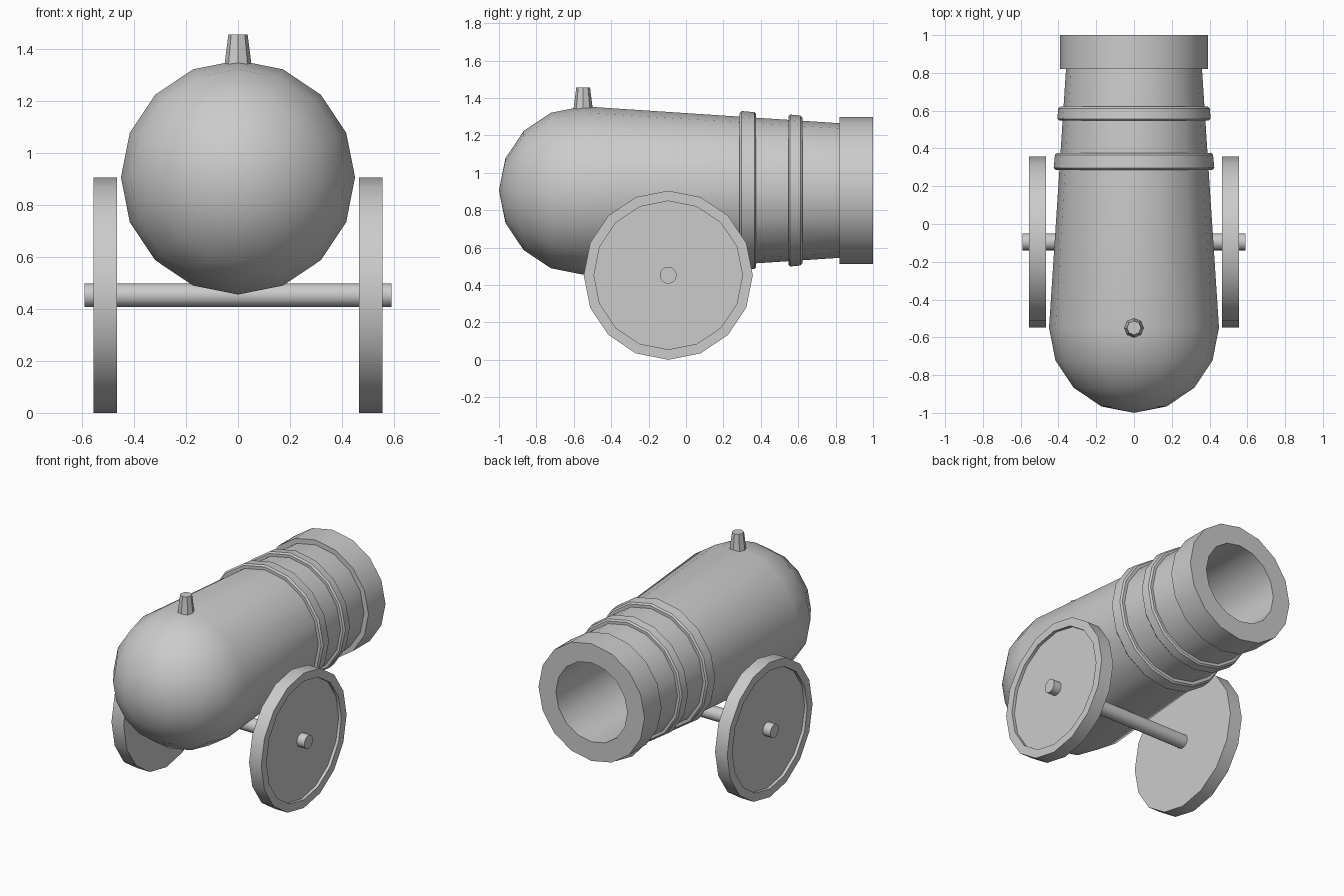
import bpy, bmesh
from math import radians, sin, cos, pi
from mathutils import Matrix, Vector

if "Cube" in bpy.data.objects:
    bpy.data.objects.remove(bpy.data.objects["Cube"])

TO_Y = Matrix.Rotation(radians(-90), 4, 'X')
TO_X = Matrix.Rotation(radians(90), 4, 'Y')


def lathe(name, profile, place, sides=16, closed=False):
    """Spin a (radius, height) profile round z, then place it."""
    bm = bmesh.new()
    vs = [bm.verts.new((r, 0, h)) for r, h in profile]
    pairs = list(zip(vs, vs[1:]))
    if closed:
        pairs.append((vs[-1], vs[0]))
    edges = [bm.edges.new(p) for p in pairs]
    bmesh.ops.spin(bm, geom=vs + edges, cent=(0, 0, 0), axis=(0, 0, 1),
                   angle=2 * pi, steps=sides)
    bmesh.ops.remove_doubles(bm, verts=bm.verts, dist=1e-4)
    bmesh.ops.recalc_face_normals(bm, faces=bm.faces)
    bm.transform(place)
    mesh = bpy.data.meshes.new(name)
    bm.to_mesh(mesh)
    bm.free()
    ob = bpy.data.objects.new(name, mesh)
    bpy.context.collection.objects.link(ob)
    bpy.ops.object.select_all(action='DESELECT')
    ob.select_set(True)
    bpy.context.view_layer.objects.active = ob
    bpy.ops.object.shade_smooth_by_angle(angle=radians(33))
    return ob


# Barrel: round breech, tapering tube, muzzle collar and bore
bore_axis = Matrix.Translation((0, 0, 0.905)) @ TO_Y
breech = [(0.45 * sin(i * pi / 8), -0.55 - 0.45 * cos(i * pi / 8)) for i in range(5)]
lathe("barrel", breech + [(0.36, 0.82), (0.393, 0.82), (0.393, 1.0),
                          (0.265, 1.0), (0.265, 0.0), (0, 0.0)], bore_axis)

# Reinforcing bands with small chamfers
for i, (y0, y1, r0, r1) in enumerate([(0.287, 0.375, 0.425, 0.419),
                                      (0.547, 0.622, 0.406, 0.401)]):
    c = 0.01
    lathe(f"barrel_band_{i + 1}",
          [(0.34, y0), (r0 - c, y0), (r0, y0 + c), (r1, y1 - c), (r1 - c, y1), (0.34, y1)],
          bore_axis, closed=True)

# Fuse on top of the breech
lathe("fuse", [(0, 1.32), (0.054, 1.32), (0.037, 1.455), (0, 1.455)],
      Matrix.Translation((0, -0.55, 0)), sides=8)

# Axle through both wheels
axle_axis = Matrix.Translation((0, -0.095, 0.452)) @ TO_X
lathe("axle", [(0, -0.59), (0.045, -0.59), (0.045, 0.59), (0, 0.59)], axle_axis)

# Wheels with a recessed outer face, mirrored to the other side
wheel = lathe("wheels", [(0, 0.465), (0.452, 0.465), (0.452, 0.555),
                         (0.397, 0.555), (0.397, 0.535), (0, 0.535)], axle_axis)
wheel.modifiers.new("Mirror", 'MIRROR')
